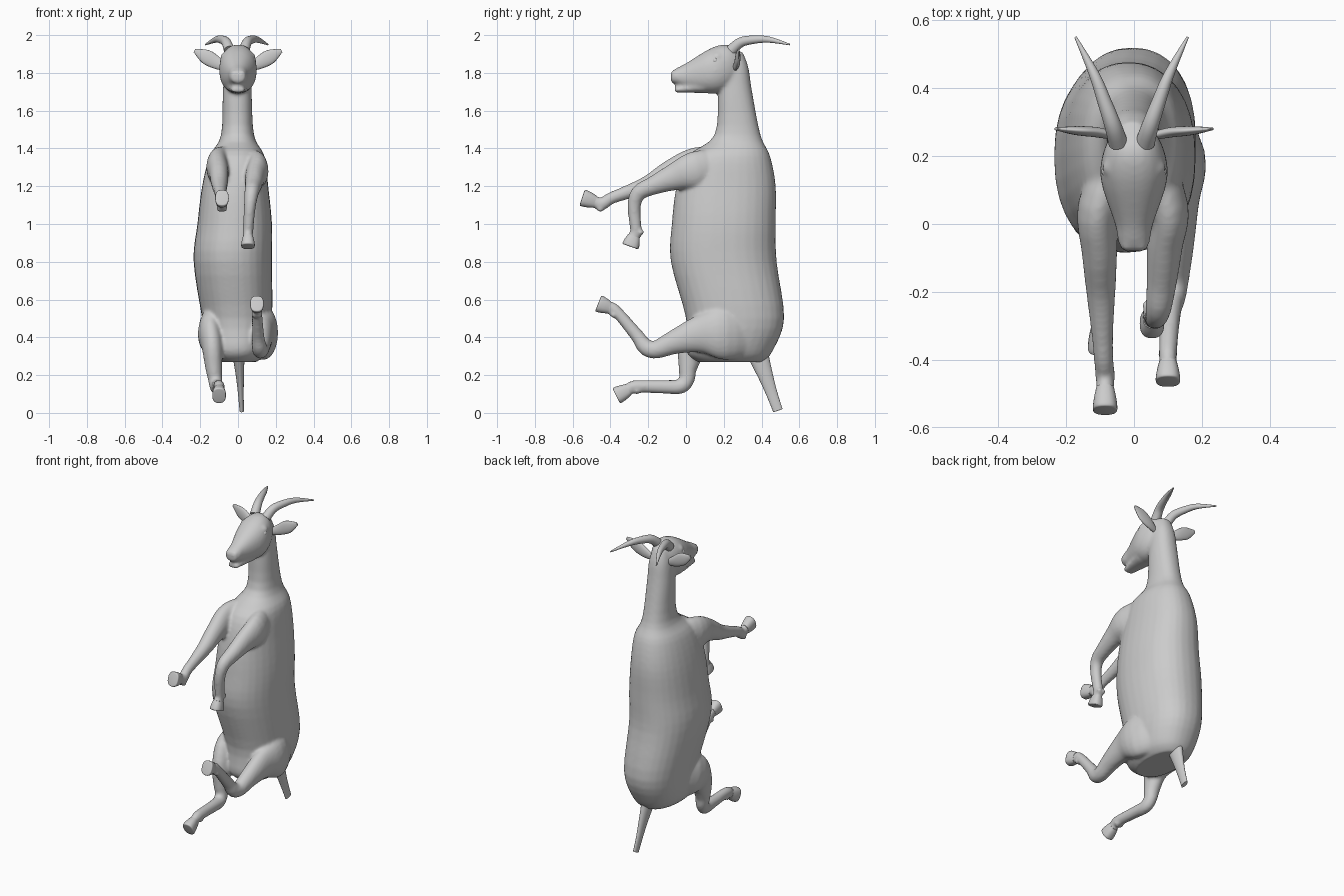
import bpy
import bmesh
import math
from mathutils import Vector

default_cube = bpy.data.objects.get("Cube")
if default_cube:
    bpy.data.objects.remove(default_cube, do_unlink=True)

X_AXIS = Vector((1, 0, 0))
Y_AXIS = Vector((0, 1, 0))
Z_AXIS = Vector((0, 0, 1))


def smooth_path(rings, steps=4):
    """Spline through ring tuples (x, y, z, half_side, half_depth)."""
    rings = [Vector(ring) for ring in rings]
    last = len(rings) - 1
    slopes = [(rings[min(i + 1, last)] - rings[max(i - 1, 0)]) / 2 for i in range(last + 1)]
    result = []
    for i in range(last):
        for step in range(steps):
            t = step / steps
            ease = t * t * (3 - 2 * t)
            result.append(rings[i].lerp(rings[i + 1], ease)
                          + slopes[i] * t * (1 - t) ** 2
                          - slopes[i + 1] * t * t * (1 - t))
    return result + [rings[last]]


def loft(bm, rings, side=X_AXIS, axis=None, power=2.0, sides=24):
    """Skin a capped tube of superelliptic sections along a path."""
    path = smooth_path(rings)
    centres = [Vector(ring[:3]) for ring in path]
    loops = []
    for i, ring in enumerate(path):
        following = centres[min(i + 1, len(path) - 1)]
        tangent = axis or (following - centres[max(i - 1, 0)]).normalized()
        across = (side - tangent * side.dot(tangent)).normalized()
        depth = tangent.cross(across)
        loop = []
        for k in range(sides):
            angle = math.tau * k / sides
            c, s = math.cos(angle), math.sin(angle)
            c = math.copysign(abs(c) ** (2 / power), c)
            s = math.copysign(abs(s) ** (2 / power), s)
            loop.append(bm.verts.new(centres[i] + across * c * ring[3] + depth * s * ring[4]))
        loops.append(loop)
    for a, b in zip(loops, loops[1:]):
        for k in range(sides):
            n = (k + 1) % sides
            bm.faces.new((a[k], a[n], b[n], b[k]))
    bm.faces.new(loops[0])
    bm.faces.new(loops[-1])


def ball(bm, centre, radius):
    made = bmesh.ops.create_uvsphere(bm, u_segments=14, v_segments=10, radius=radius)
    bmesh.ops.translate(bm, verts=made["verts"], vec=centre)


def finish(bm, name, mirrored=False):
    """Turn the bmesh into a smooth-shaded object."""
    bmesh.ops.recalc_face_normals(bm, faces=bm.faces)
    mesh = bpy.data.meshes.new(name)
    bm.to_mesh(mesh)
    bm.free()
    obj = bpy.data.objects.new(name, mesh)
    bpy.context.collection.objects.link(obj)
    bpy.ops.object.select_all(action="DESELECT")
    obj.select_set(True)
    bpy.context.view_layer.objects.active = obj
    bpy.ops.object.shade_smooth_by_angle(angle=math.radians(50))
    if mirrored:
        obj.modifiers.new("mirror", "MIRROR")
    return obj


def leg(skin, name, root_x, foot_x, joints, toe):
    """Loft a limb through (y, z, radius) joints, then add its hoof and dewclaws."""
    rings = []
    for i, (y, z, radius) in enumerate(joints):
        x = root_x + (foot_x - root_x) * i / (len(joints) - 1)
        if i == 0:
            x *= .4  # the root is buried in the torso
        rings.append((x, y, z, min(radius * .9, .035 + radius / 4), radius))
    fetlock = Vector(rings[-1][:3])
    reach = Vector((foot_x, *toe)) - fetlock
    hoof_rings = [(*(fetlock + reach * along), wide, wide * 1.25)
                  for along, wide in ((0, .029), (.35, .026), (.65, .033), (.95, .036), (1, .028))]
    loft(skin, rings + hoof_rings[1:3])
    hoof = bmesh.new()
    loft(hoof, hoof_rings[1:], power=2.5)
    heel = X_AXIS.cross(reach.normalized())
    for sign in (-1, 1):
        ball(skin, fetlock + heel * .028 + X_AXIS * sign * .013, .017)
    finish(hoof, name)


skin = bmesh.new()

# Torso and neck: height, front y, back y, right x, left x
torso = [
    (.27, .06, .41, -.11, .1), (.33, 0, .46, -.16, .15), (.5, 0, .52, -.19, .18),
    (.8, -.08, .48, -.235, .18), (1, -.075, .475, -.215, .18),
    (1.2, -.05, .475, -.19, .16), (1.36, .01, .445, -.15, .14),
    (1.47, .15, .395, -.09, .085), (1.7, .17, .35, -.08, .072),
    (1.83, .18, .33, -.07, .065), (1.91, .2, .3, -.05, .04),
]
loft(skin, [((right + left) / 2, (front + back) / 2, z, (left - right) / 2, (back - front) / 2)
            for z, front, back, right, left in torso],
     axis=Z_AXIS, power=2.25, sides=32)

# Head and lower jaw: y, middle height, half width, half height
skull = [(.29, 1.84, .05, .07), (.22, 1.83, .088, .12), (.13, 1.81, .098, .12),
         (0, 1.785, .056, .066), (-.05, 1.782, .047, .043), (-.08, 1.776, .034, .028)]
jaw = [(.1, 1.74, .07, .048), (.02, 1.72, .05, .025), (-.06, 1.71, .034, .014)]
for part in (skull, jaw):
    loft(skin, [(0, *ring) for ring in part], axis=-Y_AXIS, power=2.2)

# Brow ridges and nostril wings
for sign in (-1, 1):
    ball(skin, (sign * .07, .165, 1.885), .024)
    ball(skin, (sign * .02, -.062, 1.795), .02)

# Raised forelegs
leg(skin, "front_right_hoof", -.11, -.085,
    [(.2, 1.31, .1), (.05, 1.305, .1), (-.08, 1.27, .07), (-.2, 1.21, .048),
     (-.32, 1.165, .036), (-.4, 1.135, .032), (-.445, 1.105, .033)], (-.55, 1.14))
leg(skin, "front_left_hoof", .11, .053,
    [(.2, 1.3, .1), (.05, 1.285, .1), (-.06, 1.25, .073), (-.17, 1.205, .05),
     (-.25, 1.165, .042), (-.275, 1.09, .035), (-.265, .965, .031)], (-.295, .88))

# Bent hind legs
leg(skin, "back_left_hoof", .145, .1,
    [(.36, .43, .13), (.2, .425, .145), (.07, .415, .1), (-.06, .375, .065),
     (-.16, .335, .048), (-.215, .35, .044), (-.26, .41, .036), (-.375, .545, .03)],
    (-.465, .58))
leg(skin, "back_right_hoof", -.15, -.1,
    [(.32, .44, .13), (.14, .43, .13), (.04, .35, .085), (.01, .24, .05),
     (.005, .18, .042), (-.03, .14, .04), (-.12, .138, .036), (-.27, .14, .033)],
    (-.37, .09))

# Blend torso, head and legs into one continuous skin
body = finish(skin, "body")
remesh = body.modifiers.new("blend", "REMESH")
remesh.mode = "VOXEL"
remesh.voxel_size = .009
remesh.use_smooth_shade = True
relax = body.modifiers.new("relax", "SMOOTH")
relax.factor = .5
relax.iterations = 8

# Swept-back horns, tapering to the tip
horn_path = [(.04, .24, 1.92), (.055, .29, 1.962), (.08, .36, 1.976),
             (.11, .44, 1.976), (.165, .55, 1.95)]
horns = bmesh.new()
tapers = [.004 + .026 * (1 - i / 4) ** .55 for i in range(5)]
loft(horns, [(*point, taper * .95, taper) for point, taper in zip(horn_path, tapers)])
finish(horns, "horns", mirrored=True).location.x = -.007

# Flat leaf-shaped ears
ears = bmesh.new()
loft(ears, [(.06, .26, 1.83, .012, .02), (.11, .27, 1.852, .015, .033),
            (.17, .275, 1.886, .013, .038), (.23, .28, 1.918, .004, .01)], side=Y_AXIS)
finish(ears, "ears", mirrored=True)

# Eyes
eyes = bmesh.new()
ball(eyes, (.078, .155, 1.865), .018)
finish(eyes, "eyes", mirrored=True)

# Hanging tail
tail = bmesh.new()
loft(tail, [(0, .37, .34, .035, .06), (.01, .42, .2, .022, .04),
            (.015, .455, .1, .015, .03), (.02, .487, .012, .012, .026)])
finish(tail, "tail")
